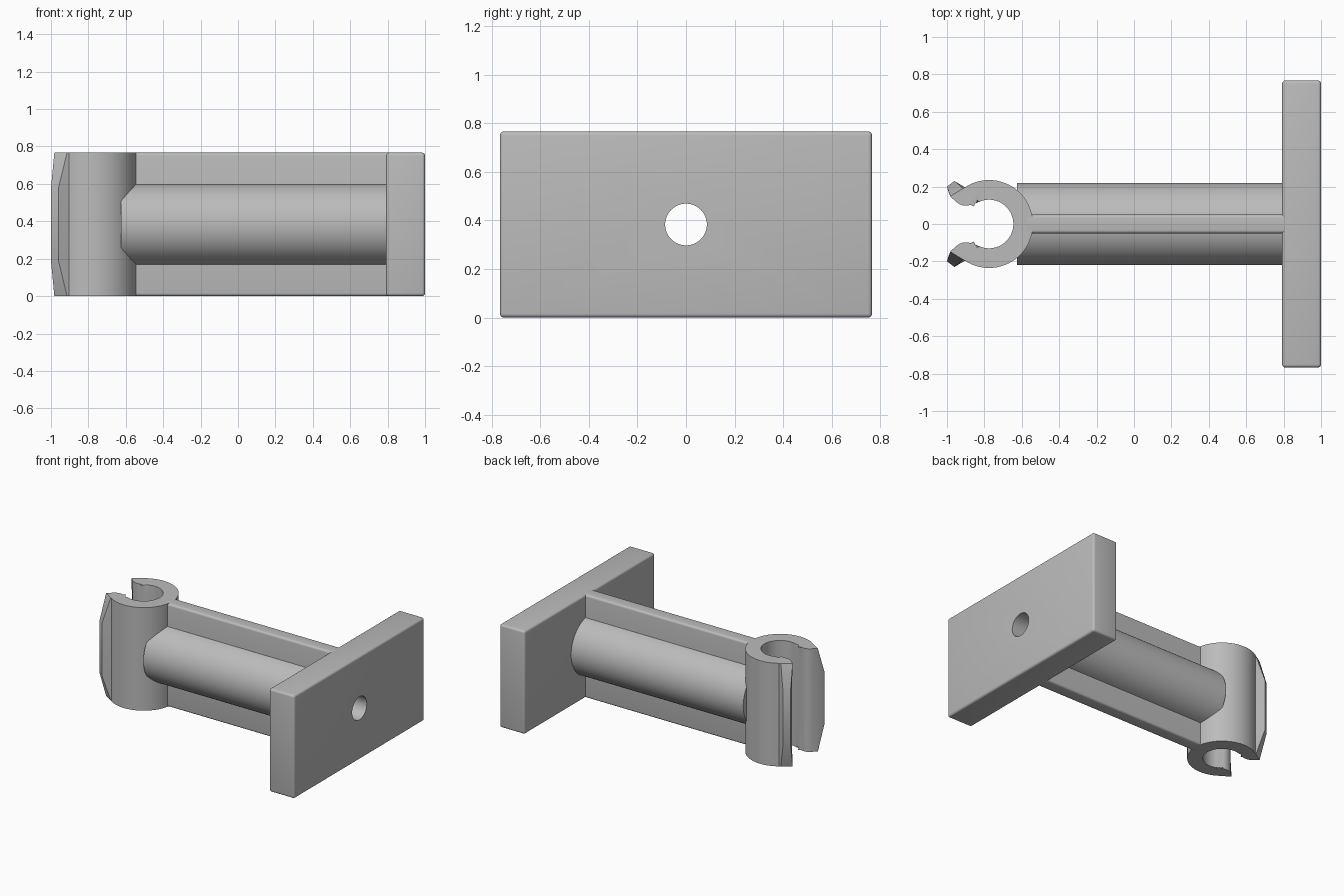
import bpy, bmesh
from math import sin, cos, radians, pi
from mathutils import Matrix

if "Cube" in bpy.data.objects:
    bpy.data.objects.remove(bpy.data.objects["Cube"])

H = 0.767          # overall height
MID = H / 2        # axis height of the tube and bore
ROUND = 0.016      # edge rounding

grey = bpy.data.materials.new("plain grey")
grey.use_nodes = True
colour = (0.5, 0.5, 0.5, 1)
grey.diffuse_color = colour
grey.node_tree.nodes["Principled BSDF"].inputs["Base Color"].default_value = colour


def finish(name, bm):
    bmesh.ops.recalc_face_normals(bm, faces=bm.faces)
    mesh = bpy.data.meshes.new(name)
    bm.to_mesh(mesh)
    bm.free()
    obj = bpy.data.objects.new(name, mesh)
    bpy.context.collection.objects.link(obj)
    mesh.materials.append(grey)
    return obj


def box(name, x0, x1, half_y, keep=lambda e: True):
    bm = bmesh.new()
    size = Matrix.Diagonal((x1 - x0, 2 * half_y, H, 1))
    bmesh.ops.create_cube(bm, size=1, matrix=Matrix.Translation(((x0 + x1) / 2, 0, MID)) @ size)
    edges = [e for e in bm.edges if keep(e)]
    bmesh.ops.bevel(bm, geom=edges, offset=ROUND, segments=4, profile=0.5, affect='EDGES')
    return finish(name, bm)


def rod(name, x0, x1, radius):
    bm = bmesh.new()
    place = Matrix.Translation(((x0 + x1) / 2, 0, MID)) @ Matrix.Rotation(pi / 2, 4, 'Y')
    bmesh.ops.create_cone(bm, cap_ends=True, segments=64, radius1=radius, radius2=radius,
                          depth=x1 - x0, matrix=place)
    return finish(name, bm)


def arc(cx, cy, r, a0, a1, n):
    angles = [radians(a0 + (a1 - a0) * i / n) for i in range(n + 1)]
    return [(cx + r * cos(a), cy + r * sin(a)) for a in angles]


def clip_outline(lip):
    # One jaw from the rib side round to the bore, then its mirror image
    jaw = arc(-0.775, 0, 0.235, 0, 123.4, 28) + lip
    jaw += arc(-0.9, 0.17, 0.072, 218, 300, 10)
    jaw += arc(-0.775, 0, 0.13, 118, 0, 26)
    return jaw + [(x, -y) for x, y in jaw[-2:0:-1]]


def snap_clip():
    full = [(-0.96, 0.23), (-1.0, 0.2), (-0.992, 0.172)]
    cut = [(-0.914, 0.19), (-0.982, 0.148), (-0.975, 0.139)]
    bm = bmesh.new()
    rings = []
    for z, lip in ((0, cut), (0.19, full), (H - 0.19, full), (H, cut)):
        rings.append([bm.verts.new((x, y, z)) for x, y in clip_outline(lip)])
    n = len(rings[0])
    for low, high in zip(rings, rings[1:]):
        for i in range(n):
            j = (i + 1) % n
            bm.faces.new((low[i], low[j], high[j], high[i]))
    bm.faces.new(rings[0][::-1])
    bm.faces.new(rings[-1])
    # Round the rims everywhere but on the cut lips
    rims = [e for e in bm.edges if e.verts[0].co.z == e.verts[1].co.z
            and e.verts[0].co.z in (rings[0][0].co.z, rings[-1][0].co.z)
            and min(v.co.x for v in e.verts) > -0.906]
    bmesh.ops.bevel(bm, geom=rims, offset=ROUND, segments=4, profile=0.5, affect='EDGES')
    return finish("snap_clip", bm)


parts = [
    box("mounting_plate", 0.792, 1.0, 0.767),
    # Only the long edges of the rib are rounded
    box("web_rib", -0.575, 0.81, 0.05,
        lambda e: abs(e.verts[0].co.x - e.verts[1].co.x) > 0.1),
    rod("tube", -0.625, 0.81, 0.22),
    snap_clip(),
]

# Through bore from the clip to the outer plate face
cutter = rod("bore_cutter", -0.78, 1.2, 0.086)
cutter.hide_render = True
cutter.hide_viewport = True
cutter.display_type = 'WIRE'

for part in parts:
    cut = part.modifiers.new("bore", 'BOOLEAN')
    cut.operation = 'DIFFERENCE'
    cut.solver = 'EXACT'
    cut.object = cutter

# Bake the bore, then smooth the round surfaces
for part in parts:
    bpy.ops.object.select_all(action='DESELECT')
    part.select_set(True)
    bpy.context.view_layer.objects.active = part
    bpy.ops.object.modifier_apply(modifier="bore")
    bpy.ops.object.shade_smooth_by_angle(angle=radians(28))
bpy.data.objects.remove(cutter)
